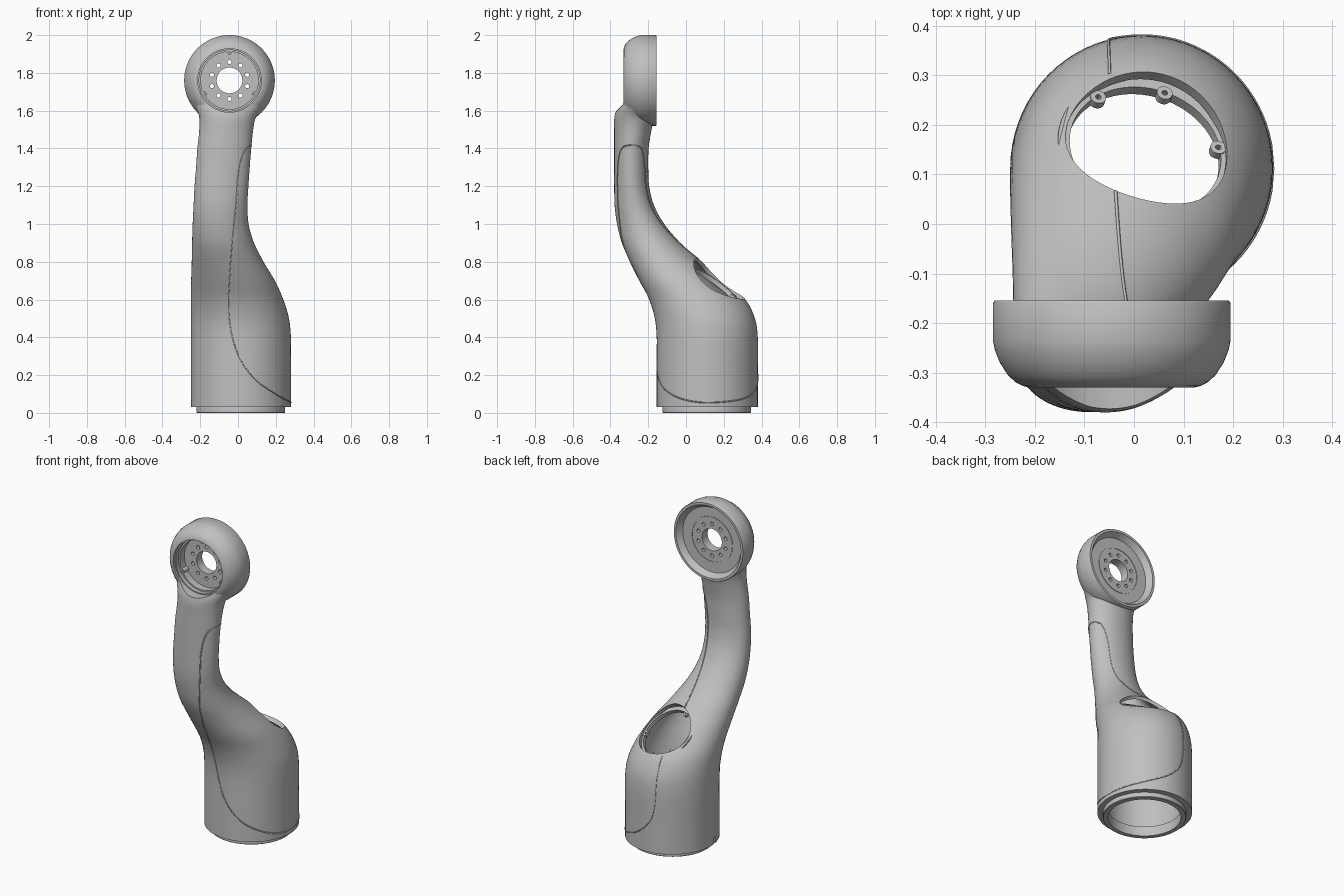
import bpy, bmesh, math
from mathutils import Vector, Matrix

if "Cube" in bpy.data.objects:
    bpy.data.objects.remove(bpy.data.objects["Cube"])


def material(name, value):
    m = bpy.data.materials.new(name)
    m.use_nodes = True
    colour = (value, value, value, 1)
    m.diffuse_color = colour
    m.node_tree.nodes["Principled BSDF"].inputs["Base Color"].default_value = colour
    return m


GREY = material("cast grey", 0.527)


def frame(centre, axis):
    n = Vector(axis).normalized()
    u = (Vector((1, 0, 0)) - n * n.x).normalized()
    rot = Matrix((u, n.cross(u), n)).transposed().to_4x4()
    return Matrix.Translation(centre) @ rot


def lathe(mat, profile, closed=False, n=64):
    """Rings of points turned around the local z of mat."""
    rings = [[mat @ Vector((r * math.cos(k * math.tau / n), r * math.sin(k * math.tau / n), h))
              for k in range(n)] for r, h in profile]
    return rings, closed


def build(name, *shells):
    """Skin each shell of rings; closed ones loop round, others get caps."""
    bm = bmesh.new()
    for rings, closed in shells:
        vs = [[bm.verts.new(p) for p in ring] for ring in rings]
        n = len(vs[0])
        pairs = list(zip(vs, vs[1:])) + ([(vs[-1], vs[0])] if closed else [])
        for a, b in pairs:
            for k in range(n):
                bm.faces.new((a[k], a[(k + 1) % n], b[(k + 1) % n], b[k]))
        if not closed:
            bm.faces.new(vs[0])
            bm.faces.new(vs[-1])
    bmesh.ops.recalc_face_normals(bm, faces=bm.faces)
    me = bpy.data.meshes.new(name)
    bm.to_mesh(me)
    bm.free()
    me.materials.append(GREY)
    ob = bpy.data.objects.new(name, me)
    bpy.context.collection.objects.link(ob)
    return ob


def combine(ob, cutter, operation="DIFFERENCE"):
    mod = ob.modifiers.new("cut", "BOOLEAN")
    mod.operation, mod.object, mod.solver = operation, cutter, "EXACT"
    bpy.context.view_layer.objects.active = ob
    bpy.ops.object.modifier_apply(modifier=mod.name)
    bpy.data.objects.remove(cutter)


def smooth(ob):
    bpy.ops.object.select_all(action="DESELECT")
    ob.select_set(True)
    bpy.context.view_layer.objects.active = ob
    bpy.ops.object.shade_smooth_by_angle(angle=math.radians(32))


def spline(rows, i, f):
    """Point on a smooth curve between rows i and i + 1."""
    last = len(rows) - 1
    quad = [rows[min(max(i + d, 0), last)] for d in (-1, 0, 1, 2)]
    return [b + f * ((c - a) + f * (2 * a - 5 * b + 4 * c - d + f * (3 * (b - c) + d - a))) / 2
            for a, b, c, d in zip(*quad)]


# Link body: height, then left, right, front and back limits
BODY = [
    (0.03, -.25, .28, -.155, .38), (0.2, -.25, .28, -.155, .38),
    (0.4, -.25, .28, -.155, .38), (0.5, -.25, .27, -.165, .365),
    (0.6, -.25, .24, -.195, .315), (0.7, -.248, .195, -.245, .21),
    (0.8, -.245, .135, -.295, .085), (0.9, -.243, .085, -.34, -.03),
    (1.0, -.24, .056, -.365, -.115), (1.1, -.235, .05, -.378, -.17),
    (1.2, -.23, .055, -.38, -.195), (1.3, -.222, .062, -.38, -.2),
    (1.4, -.215, .07, -.38, -.198), (1.5, -.205, .08, -.38, -.183),
    (1.56, -.204, .092, -.38, -.168), (1.6, -.216, .115, -.371, -.162),
    (1.64, -.233, .142, -.35, -.162), (1.68, -.246, .157, -.335, -.162),
    (1.74, -.25, .165, -.326, -.162),
]


def section(z):
    """Centre and half sizes of the body at height z."""
    z = min(max(z, BODY[0][0]), BODY[-1][0])
    i = max(k for k in range(len(BODY) - 1) if BODY[k][0] <= z)
    f = (z - BODY[i][0]) / (BODY[i + 1][0] - BODY[i][0])
    _, l, r, fr, bk = spline(BODY, i, f)
    return (l + r) / 2, (fr + bk) / 2, (r - l) / 2, (bk - fr) / 2


def loft(z0, z1, inset, steps, n=72):
    rings = []
    for s in range(steps + 1):
        z = z0 + (z1 - z0) * s / steps
        cx, cy, a, b = section(z)
        t = inset(z)
        rings.append([Vector((cx + (a - t) * math.cos(k * math.tau / n),
                              cy + (b - t) * math.sin(k * math.tau / n), z)) for k in range(n)])
    return rings, False


body = build("link_body", loft(0.03, 1.74, lambda z: 0, 72))

# Round head at the top, turned about the y axis
HEAD = Vector((-.045, 0, 1.76))
head_axis = frame(HEAD, (0, 1, 0))
head = build("head", lathe(head_axis, [
    (.237, -.155), (.24, -.16), (.24, -.235), (.236, -.255), (.226, -.28),
    (.21, -.305), (.195, -.319), (.18, -.327), (.168, -.33)], n=80))
combine(body, head, "UNION")

# Hollow inside, open at the bottom
combine(body, build("cavity", loft(-.02, 1.15, lambda z: .05 - .02 * min(max((z - .3) / .3, 0), 1), 44)))

# Access opening in the shoulder
HOLE = frame((.03, .17, .70), (.2, .58, .79))
combine(body, build("opening_cutter", lathe(HOLE, [(.166, -.11), (.166, .3)])))

# Head recesses, centre bore and bolt holes
combine(body, build("front_recess", lathe(head_axis, [(.168, -.5), (.168, -.245)])))
combine(body, build("back_recess", lathe(head_axis, [(.2, -.19), (.226, -.15), (.226, 0)])))
combine(body, build("bore", lathe(head_axis, [(.068, -.4), (.068, 0)])))


def around(radius, degrees):
    a = math.radians(degrees)
    return HEAD + Vector((radius * math.cos(a), 0, radius * math.sin(a)))


bolts = [lathe(frame(around(.098, 18 + 36 * k), (0, 1, 0)), [(.011, -.3), (.011, -.1)], n=16)
         for k in range(10)]
combine(body, build("bolt_cutter", *bolts))

# Small locating notch at the bottom edge
notch = lathe(frame((-.25, .07, 0), (0, 0, 1)), [(.009, -.02), (.009, .07)], n=12)
combine(body, build("notch_cutter", notch))
smooth(body)

# Stepped ring and screw bosses inside the front recess
shells = [lathe(head_axis, [(.17, -.315), (.161, -.315), (.161, -.29), (.152, -.29),
                            (.152, -.243), (.17, -.243)], True)]
shells += [lathe(frame(around(.152, a), (0, 1, 0)),
                 [(.006, -.294), (.014, -.294), (.014, -.243), (.006, -.243)], True, 20)
           for a in (90, 208, 332)]
smooth(build("front_seal_ring", *shells))

# Low raised ring on the back plate
smooth(build("back_plate_ring", lathe(head_axis, [
    (.134, -.192), (.134, -.187), (.142, -.187), (.142, -.192)], True)))

# Cover seat with screw bosses inside the shoulder opening
shells = [lathe(HOLE, [(.18, -.035), (.156, -.035), (.156, -.06), (.18, -.06)], True)]
for a in (10, 75, 130, 250):
    t = math.radians(a)
    spot = HOLE @ Matrix.Translation((.152 * math.cos(t), .152 * math.sin(t), 0))
    shells.append(lathe(spot, [(.006, -.032), (.016, -.032), (.016, -.05), (.006, -.05)], True, 20))
smooth(build("cover_seat", *shells))

# Flange ring under the base
smooth(build("base_flange", lathe(frame((.015, .11, 0), (0, 0, 1)), [
    (.205, 0), (.232, 0), (.235, .003), (.235, .035), (.225, .06), (.205, .06)], True, 80)))

# Seam of the side cover: height and sideways position
FRONT_LOW = [(.055, .28), (.1, .2), (.17, .1), (.27, .02), (.4, -.03)]
BACK_LOW = [(.055, .28), (.08, .19), (.13, .08), (.2, 0), (.27, -.035), (.38, -.05)]
UPPER = [(.55, -.05), (.7, -.045), (.9, -.03), (1.1, -.01), (1.25, 0),
         (1.35, .02), (1.4, .045), (1.42, .075)]


def seam(name, path, side):
    runs = [[]]
    for s in range(12 * (len(path) - 1) + 1):
        i = min(s // 12, len(path) - 2)
        z, x = spline(path, i, s / 12 - i)
        cx, cy, a, b = section(z)
        u = min(max((x - cx) / a, -1), 1)
        p = Vector((cx + a * u, cy + side * b * math.sqrt(1 - u * u), z))
        q = HOLE.inverted() @ p
        if math.hypot(q.x, q.y) < .167 and q.z > -.15:
            runs.append([])
        else:
            runs[-1].append(p)
    cu = bpy.data.curves.new(name, "CURVE")
    cu.dimensions, cu.bevel_depth, cu.bevel_resolution = "3D", .0035, 0
    for run in runs:
        if len(run) > 1:
            sp = cu.splines.new("POLY")
            sp.points.add(len(run) - 1)
            for pt, p in zip(sp.points, run):
                pt.co = (*p, 1)
    cu.materials.append(GREY)
    bpy.context.collection.objects.link(bpy.data.objects.new(name, cu))


seam("front_seam", FRONT_LOW + UPPER, -1)
seam("back_seam", BACK_LOW + UPPER, 1)
